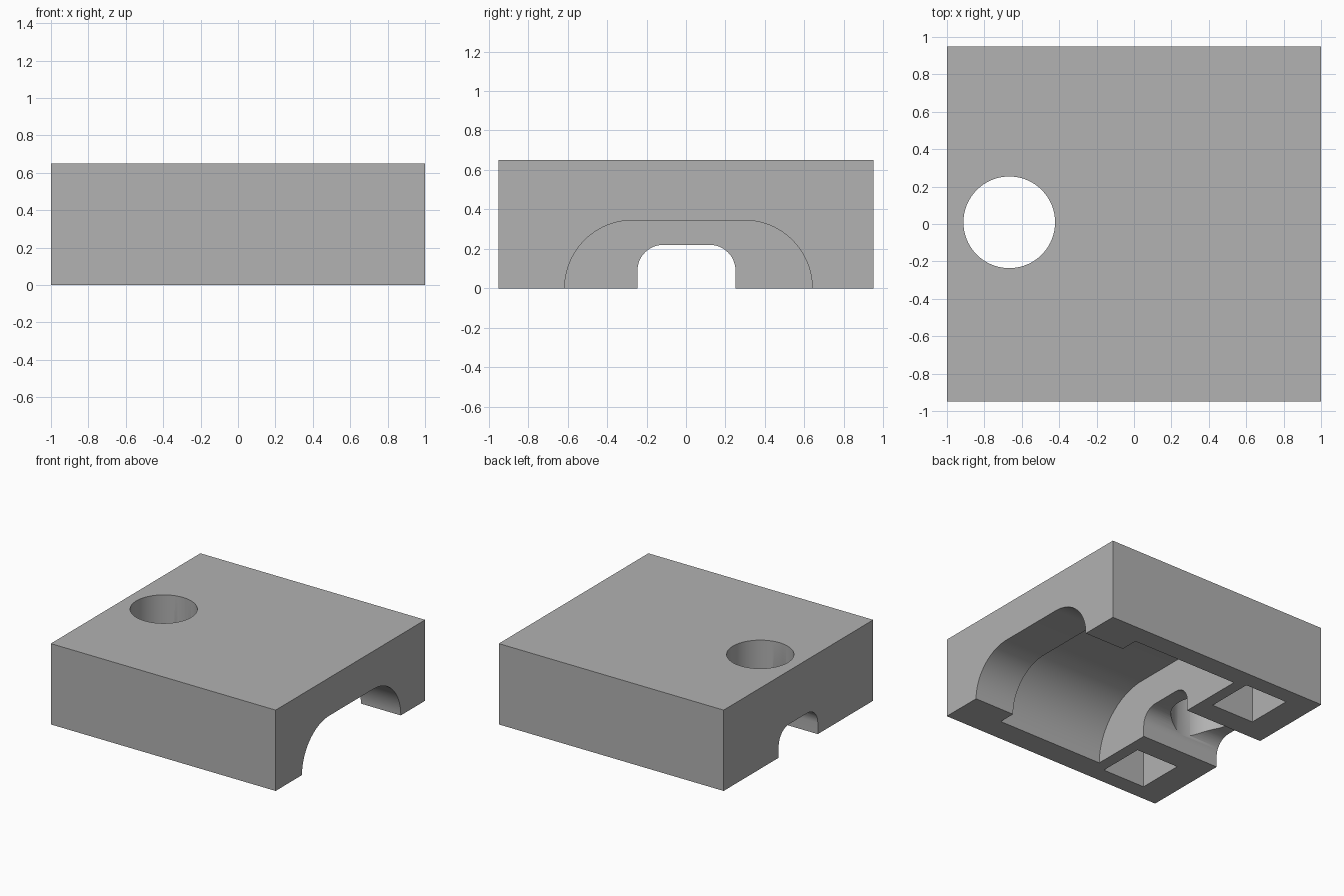
import bpy
import bmesh
import math

cube = bpy.data.objects.get("Cube")
if cube:
    bpy.data.objects.remove(cube, do_unlink=True)

grey = bpy.data.materials.new("mid_grey")
grey.use_nodes = True
GREY = (0.445, 0.445, 0.445, 1)
grey.diffuse_color = GREY
grey.node_tree.nodes["Principled BSDF"].inputs["Base Color"].default_value = GREY


def add_object(name, bm):
    bmesh.ops.recalc_face_normals(bm, faces=bm.faces)
    mesh = bpy.data.meshes.new(name)
    bm.to_mesh(mesh)
    bm.free()
    mesh.materials.append(grey)
    obj = bpy.data.objects.new(name, mesh)
    bpy.context.collection.objects.link(obj)
    return obj


def box(name, lo, hi):
    bm = bmesh.new()
    bmesh.ops.create_cube(bm, size=1)
    for v in bm.verts:
        v.co = [l + (c + 0.5) * (h - l) for c, l, h in zip(v.co, lo, hi)]
    return add_object(name, bm)


def arch(name, x0, x1, y0, y1, height, radius, steps=24):
    """Round-shouldered channel running along x, open at the bottom."""
    bm = bmesh.new()
    outline = [(y0, -0.1)]
    for cy, start in ((y0 + radius, math.pi), (y1 - radius, math.pi / 2)):
        for i in range(steps + 1):
            a = start - i / steps * math.pi / 2
            outline.append((cy + radius * math.cos(a),
                            height - radius + radius * math.sin(a)))
    outline.append((y1, -0.1))
    face = bm.faces.new([bm.verts.new((x0, y, z)) for y, z in outline])
    ext = bmesh.ops.extrude_face_region(bm, geom=[face])["geom"]
    moved = [g for g in ext if isinstance(g, bmesh.types.BMVert)]
    bmesh.ops.translate(bm, verts=moved, vec=(x1 - x0, 0, 0))
    return add_object(name, bm)


def cylinder(name, x, y, radius):
    bm = bmesh.new()
    bmesh.ops.create_cone(bm, cap_ends=True, segments=96, radius1=radius,
                          radius2=radius, depth=3)
    bmesh.ops.translate(bm, verts=bm.verts, vec=(x, y, 0))
    return add_object(name, bm)


# Solid block
block = box("housing_block", (-1, -0.95, 0), (1, 0.95, 0.65))

# Front opening, wider chamber, narrow tunnel, vertical hole, blind pockets
cutters = [
    arch("opening_cutter", 0.5, 1.1, -0.615, 0.64, 0.345, 0.345),
    arch("chamber_cutter", -0.3, 0.645, -0.755, 0.785, 0.48, 0.48),
    arch("tunnel_cutter", -1.1, -0.2, -0.246, 0.251, 0.22, 0.13, 12),
    cylinder("hole_cutter", -0.667, 0.009, 0.245),
    box("pocket_cutter_left", (-0.775, 0.43, -0.1), (-0.395, 0.815, 0.48)),
    box("pocket_cutter_right", (-0.775, -0.815, -0.1), (-0.395, -0.43, 0.48)),
]

bpy.ops.object.select_all(action="DESELECT")
block.select_set(True)
bpy.context.view_layer.objects.active = block
for cutter in cutters:
    cutter.hide_render = True
    mod = block.modifiers.new(cutter.name, "BOOLEAN")
    mod.operation = "DIFFERENCE"
    mod.solver = "EXACT"
    mod.object = cutter
    bpy.ops.object.modifier_apply(modifier=mod.name)
    bpy.data.objects.remove(cutter, do_unlink=True)

bpy.ops.object.shade_smooth_by_angle(angle=math.radians(30))
